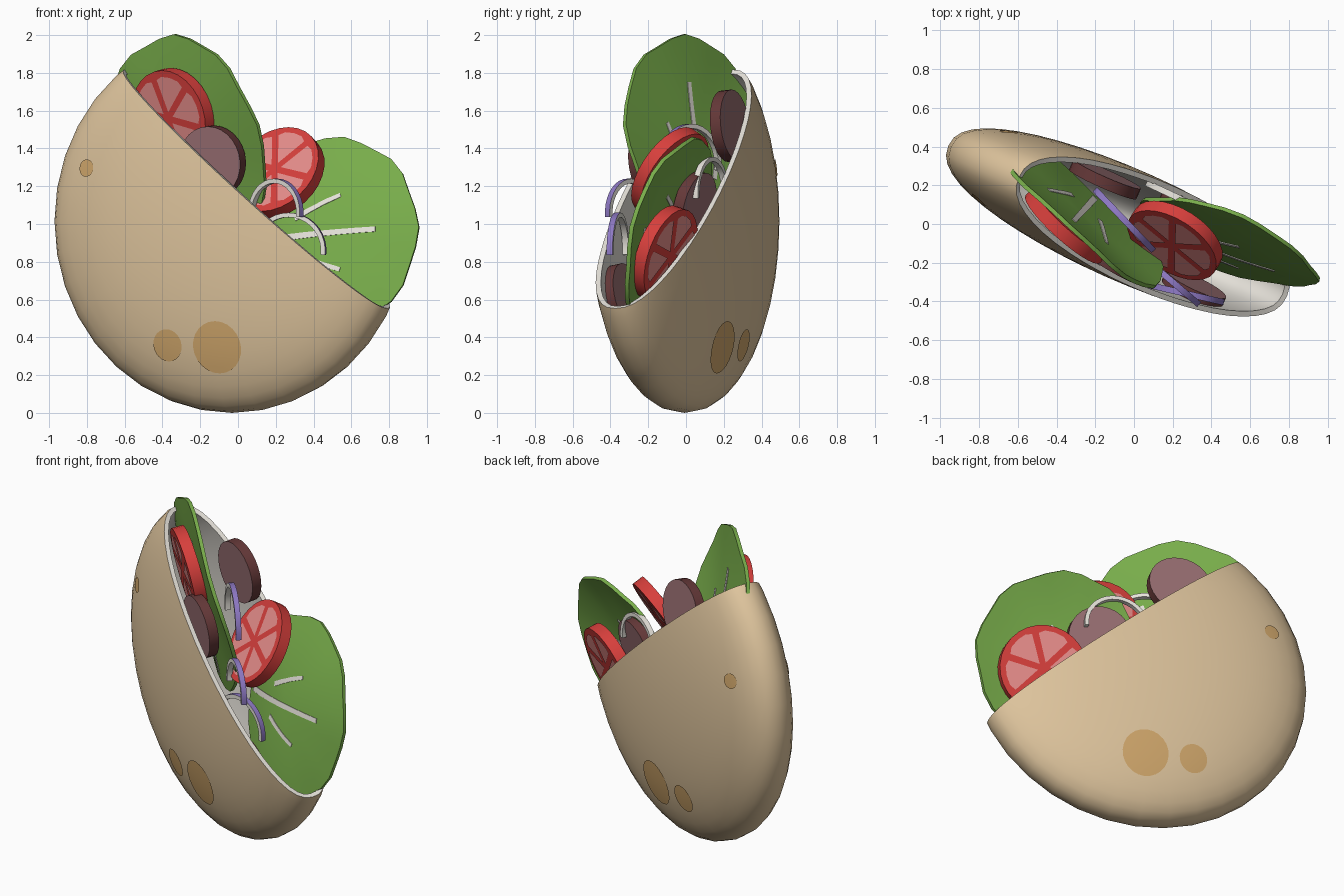
import bpy, bmesh, math
from mathutils import Vector, Matrix

if "Cube" in bpy.data.objects:
    bpy.data.objects.remove(bpy.data.objects["Cube"])

def mat(name, r, g, b):
    m = bpy.data.materials.new(name)
    m.diffuse_color = (r, g, b, 1)
    m.use_nodes = True
    m.node_tree.nodes["Principled BSDF"].inputs["Base Color"].default_value = m.diffuse_color
    return m

TAN = mat("bread_tan", .74, .56, .34)
SPOT = mat("toasted_brown", .64, .39, .15)
CREAM = mat("cream_white", .80, .77, .71)
GREEN = mat("leaf_green", .19, .42, .07)
RED = mat("tomato_red", .68, .05, .045)
PINK = mat("tomato_pink", .80, .27, .26)
MEAT = mat("meat_mauve", .32, .16, .17)
CRUST = mat("meat_dark", .13, .04, .04)
PURPLE = mat("onion_purple", .27, .19, .55)

def finish(name, bm, mats, matrix=None, angle=40, thick=0, offset=0, mat_offset=0):
    me = bpy.data.meshes.new(name)
    if matrix:
        bm.transform(matrix)
    bm.to_mesh(me)
    bm.free()
    for m in mats:
        me.materials.append(m)
    ob = bpy.data.objects.new(name, me)
    bpy.context.collection.objects.link(ob)
    bpy.ops.object.select_all(action='DESELECT')
    bpy.context.view_layer.objects.active = ob
    ob.select_set(True)
    if thick:
        s = ob.modifiers.new("thickness", 'SOLIDIFY')
        s.thickness, s.offset = thick, offset
        s.material_offset = s.material_offset_rim = mat_offset
        bpy.ops.object.modifier_apply(modifier=s.name)
    bpy.ops.object.shade_smooth_by_angle(angle=math.radians(angle))
    return ob

# bread pocket: blunt flattened sphere, cut open by a slanted plane
R, T, BLUNT = 1.015, .288, .43
BREAD = Matrix.Translation((-.032, -.008, 1.015)) @ Matrix.Rotation(math.radians(-24), 4, 'Z')

def half_depth(x, z):
    return T * max(0, 1 - (x * x + z * z) / R ** 2) ** BLUNT

bm = bmesh.new()
bmesh.ops.create_uvsphere(bm, u_segments=36, v_segments=24, radius=R)
bm.transform(Matrix.Rotation(math.pi / 2, 4, 'X'))
for v in bm.verts:
    v.co.y = 0 if abs(v.co.y) < 1e-4 else math.copysign(half_depth(v.co.x, v.co.z), v.co.y)
cut = Vector((.641, 0, .768))
bmesh.ops.bisect_plane(bm, geom=bm.verts[:] + bm.edges[:] + bm.faces[:],
                       plane_co=cut * .222, plane_no=cut, clear_outer=True)
finish("bread_pocket", bm, [TAN, CREAM], BREAD, 60, .028, -1, 1)

# toasted spots on both sides of the bread
for i, (u, w, r) in enumerate([(.015, -.665, .138), (-.275, -.655, .085), (-.755, .28, .046)]):
    for side in (-1, 1):
        bm = bmesh.new()
        def on_bread(rr, a):
            x, z = u + rr * math.cos(a), w + rr * math.sin(a)
            return bm.verts.new((x * 1.004, side * (half_depth(x, z) + .005), z * 1.004))
        N = 24
        rings = [[on_bread(r * k / 4, 2 * math.pi * j / N) for j in range(N)] for k in range(1, 5)]
        mid = on_bread(0, 0)
        for j in range(N):
            n = (j + 1) % N
            bm.faces.new((mid, rings[0][j], rings[0][n]))
            for a, b in zip(rings, rings[1:]):
                bm.faces.new((a[j], b[j], b[n], a[n]))
        if side > 0:
            bmesh.ops.reverse_faces(bm, faces=bm.faces[:])
        finish(f"toasted_spot_{i}_{side}", bm, [SPOT], BREAD, 60)

# lettuce leaves: wavy discs, shorter at the base, with flat veins
def leaf(name, c, normal, axis, rx, ry, base, cup, wave, phase):
    c, n = Vector(c), Vector(normal).normalized()
    up = Vector(axis)
    up = (up - n * up.dot(n)).normalized()
    side = up.cross(n)
    def pt(x, y):
        r, a = math.hypot(x, y), math.atan2(x, y)
        edge = 1 + .018 * r * math.cos(9 * a)
        bend = cup * (r * r - .4) + wave * r * r * math.cos(3 * a + phase)
        return c + side * x * rx * edge + up * y * ry * edge * (base if y < 0 else 1) + n * bend
    bm = bmesh.new()
    N, K = 32, 7
    rings = [[bm.verts.new(pt(k / K * math.sin(2 * math.pi * j / N), k / K * math.cos(2 * math.pi * j / N)))
              for j in range(N)] for k in range(1, K + 1)]
    mid = bm.verts.new(pt(0, 0))
    for j in range(N):
        m = (j + 1) % N
        bm.faces.new((mid, rings[0][j], rings[0][m]))
        for a, b in zip(rings, rings[1:]):
            bm.faces.new((a[j], b[j], b[m], a[m]))
    finish(name, bm, [GREEN], thick=.022)
    # veins
    bm = bmesh.new()
    for (x0, y0), (x1, y1), w in [((0, -.9), (0, .58), .034), ((.18, -.3), (.38, .22), .028),
                                  ((-.18, -.3), (-.38, .22), .028)]:
        L = math.hypot(x1 - x0, y1 - y0)
        px, py = (y1 - y0) / L, -(x1 - x0) / L
        prev = None
        for k in range(9):
            t = k / 8
            x, y, h = x0 + (x1 - x0) * t, y0 + (y1 - y0) * t, w * (1 - .25 * t)
            row = [bm.verts.new(pt(x + s * px * h, y + s * py * h)) for s in (-1, 1)]
            if prev:
                bm.faces.new((prev[0], prev[1], row[1], row[0]))
            prev = row
    finish(name + "_veins", bm, [CREAM], thick=.029)

leaf("upper_leaf", (-.275, .055, 1.41), (.66, .72, .2), (0, 0, 1), .54, .59, 1, .02, .02, 0)
leaf("right_leaf", (.44, -.11, .94), (-.38, -.89, .25), (.92, -.4, .1), .54, .54, .85, -.06, .015, 1)

# round slices share one builder; tomato slices get pink wedges
def slice_disc(name, c, normal, r, h, mats, wedges=0):
    bm = bmesh.new()
    bmesh.ops.create_cone(bm, cap_ends=True, segments=28, radius1=r, radius2=r, depth=h)
    bm.normal_update()
    for f in bm.faces:
        if abs(f.normal.z) < .5 or wedges:
            f.material_index = 1
    for s in (-1, 1):
        for k in range(wedges):
            a = 2 * math.pi * k / wedges + .3
            half = math.pi / wedges
            poly = [(.14, 0)] + [(.82 if abs(d) == 1 else .87, d * half * .82) for d in (-1, -.6, 0, .6, 1)]
            vs = [bm.verts.new((r * q * math.cos(a + d), r * q * math.sin(a + d), s * (h / 2 + .004)))
                  for q, d in poly]
            bm.faces.new(vs if s > 0 else vs[::-1]).material_index = 0
    rot = Vector(normal).to_track_quat('Z', 'Y').to_matrix().to_4x4()
    finish(name, bm, mats, Matrix.Translation(c) @ rot)

for i, (c, n) in enumerate([((-.345, -.002, 1.565), (-.66, -.73, -.2)),
                            ((.212, -.085, 1.272), (-.45, -.7, .5)),
                            ((.6, -.11, .84), (.45, .83, -.3))]):
    slice_disc(f"tomato_slice_{i}", c, n, .26, .07, [PINK, RED], 6)

for i, (c, n, r) in enumerate([((-.135, -.18, 1.33), (-.52, -.84, -.1), .19),
                               ((-.15, .232, 1.52), (.4, .91, .1), .19),
                               ((.3, .045, 1.09), (.43, .86, -.2), .19),
                               ((.31, -.335, .62), (-.42, -.9, -.2), .17)]):
    slice_disc(f"meat_slice_{i}", c, n, r, .06, [MEAT, CRUST])

# onion half rings: purple outside, white inside
def onion(name, c, direction, r, skin):
    c, d, up = Vector(c), Vector(direction).normalized(), Vector((0, 0, 1))
    n = d.cross(up)
    bm = bmesh.new()
    rows = []
    for k in range(19):
        a = math.pi * (-.04 + 1.08 * k / 18)
        rad = d * math.cos(a) + up * math.sin(a)
        rows.append([bm.verts.new(c + rad * (r + dr) + n * w)
                     for dr, w in ((0, -.016), (0, .016), (-.024, .016), (-.024, -.016))])
    for p, q in zip(rows, rows[1:]):
        for j in range(4):
            m = (j + 1) % 4
            bm.faces.new((p[j], p[m], q[m], q[j])).material_index = 1 if j == 0 else 0
    bm.faces.new(rows[0])
    bm.faces.new(rows[-1])
    bmesh.ops.recalc_face_normals(bm, faces=bm.faces[:])
    finish(name, bm, [CREAM, skin])

for i, (c, d, r, skin) in enumerate([((.2, -.3, 1.06), (.76, -.65, 0), .18, PURPLE),
                                     ((.27, -.36, .86), (.96, -.22, 0), .2, PURPLE),
                                     ((.24, .13, 1.16), (.9, -.42, 0), .195, CREAM),
                                     ((-.05, .02, 1.31), (.69, -.72, 0), .22, PURPLE)]):
    onion(f"onion_ring_{i}", c, d, r, skin)
